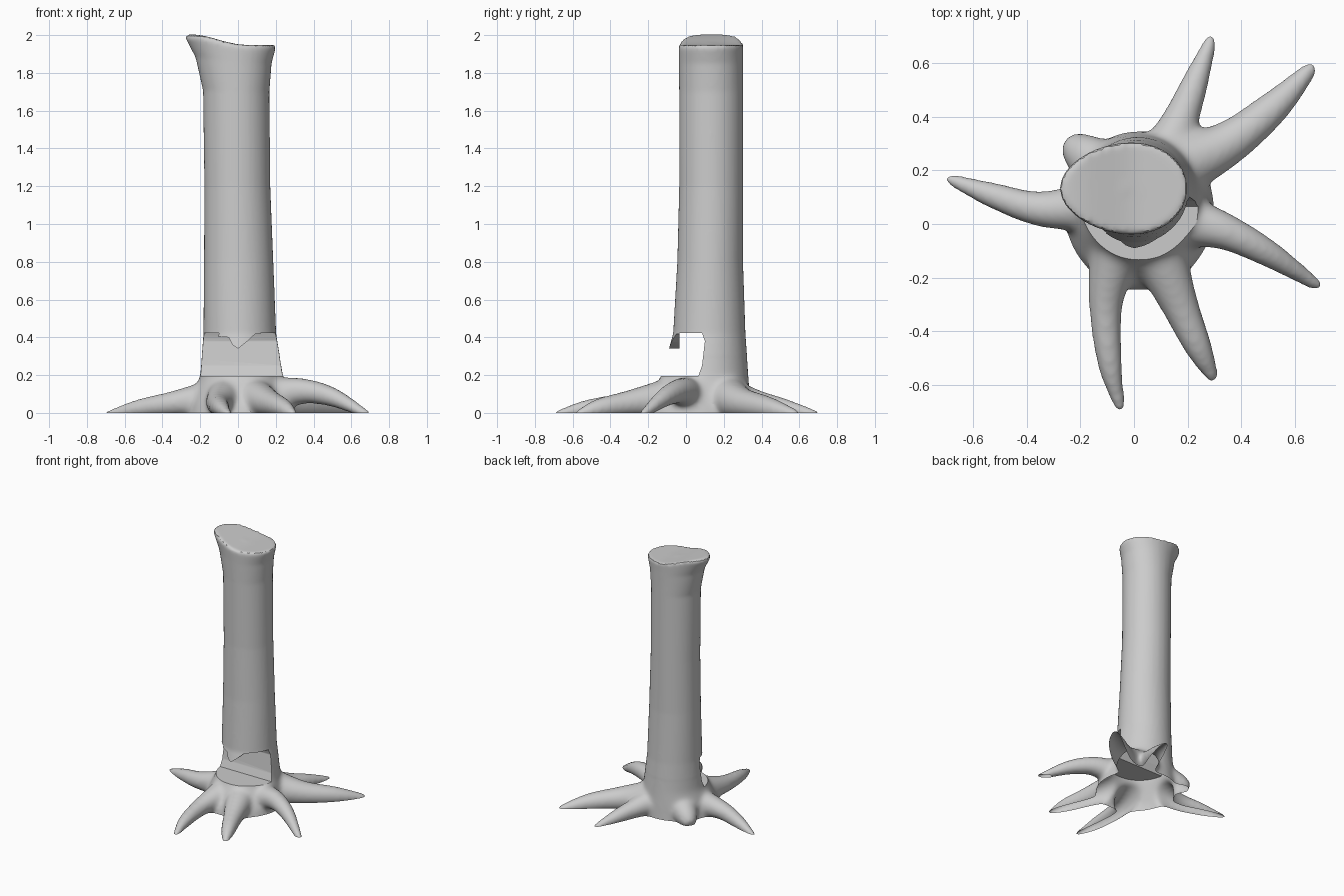
import bpy, bmesh, math
from mathutils import Vector

if "Cube" in bpy.data.objects:
    bpy.data.objects.remove(bpy.data.objects["Cube"])


def loft(bm, rings):
    """Closed skin through a list of point rings."""
    loops = [[bm.verts.new(p) for p in ring] for ring in rings]
    n = len(loops[0])
    for a, b in zip(loops, loops[1:]):
        for i in range(n):
            j = (i + 1) % n
            bm.faces.new((a[i], a[j], b[j], b[i]))
    bm.faces.new(loops[0][::-1])
    bm.faces.new(loops[-1])


def make_object(name, bm):
    bmesh.ops.recalc_face_normals(bm, faces=bm.faces)
    mesh = bpy.data.meshes.new(name)
    bm.to_mesh(mesh)
    bm.free()
    ob = bpy.data.objects.new(name, mesh)
    bpy.context.collection.objects.link(ob)
    return ob


def apply_mod(ob, kind, **settings):
    bpy.context.view_layer.objects.active = ob
    m = ob.modifiers.new(kind, kind)
    for k, v in settings.items():
        setattr(m, k, v)
    bpy.ops.object.modifier_apply(modifier=m.name)


# Trunk profile: z, left x, right x, front y
SECTIONS = [
    (-.06, -.27, .31, -.26), (.04, -.25, .29, -.235), (.1, -.235, .27, -.19),
    (.2, -.2, .238, -.13), (.42, -.183, .202, -.068), (.8, -.18, .187, -.046),
    (1.2, -.178, .171, -.036), (1.7, -.185, .166, -.036), (1.85, -.225, .178, -.037),
    (1.93, -.278, .199, -.038), (1.948, -.274, .195, -.032),
]


def trunk_ring(z, x0, x1, y0, shrink=1.0, n=48):
    """Oval ring; near the top it narrows and lifts toward the left."""
    y1 = 0.302 + 0.043 * max(0, 1 - z / 0.6)
    w = min(max((z - 1.55) / 0.39, 0), 1) ** 2
    ring = []
    for i in range(n):
        c, s = math.cos(math.tau * i / n), math.sin(math.tau * i / n)
        x = (x0 + x1) / 2 + (x1 - x0) / 2 * c * shrink
        y = (y0 + y1) / 2 + (y1 - y0) / 2 * s * shrink * (1 + 0.13 * w * c)
        u = min(max((0.04 - x) / 0.29, 0), 1)
        ring.append((x, y, z + w * 0.056 * u * u * (3 - 2 * u)))
    return ring


# Roots: thickness, arch height, plan path from trunk to tip
ROOTS = [
    (.95, 0, [(-.12, .07), (-.34, .055), (-.52, .105), (-.69, .168)]),
    (.9, 0, [(-.07, -.1), (-.105, -.3), (-.09, -.52), (-.05, -.69)]),
    (1, 0, [(.08, -.08), (.17, -.3), (.24, -.46), (.295, -.575)]),
    (1, .065, [(.15, .02), (.33, -.025), (.5, -.11), (.685, -.23)]),
    (1.2, 0, [(.12, .2), (.34, .295), (.52, .435), (.66, .58)]),
    (1, 0, [(.1, .22), (.17, .38), (.225, .52), (.288, .69)]),
    (1.3, 0, [(-.05, .16), (-.16, .24), (-.215, .28)]),
]
HEIGHT = (.08, .05, .025, -.01)
RADIUS = (.11, .072, .053, .026)
ARCH = (0, 1, .9, 0)


def spline(points, steps=8):
    """Catmull-Rom samples of 4D points."""
    p = [Vector(q) for q in points]
    p = [2 * p[0] - p[1]] + p + [2 * p[-1] - p[-2]]
    out = []
    for a, b, c, d in zip(p, p[1:], p[2:], p[3:]):
        for k in range(steps):
            t = k / steps
            out.append(0.5 * (2 * b + (c - a) * t + (2 * a - 5 * b + 4 * c - d) * t * t
                              + (3 * b - a - 3 * c + d) * t ** 3))
    return out + [p[-2]]


def root_rings(thick, lift, plan, n=14):
    path = spline([(x, y, h + lift * a, r * thick)
                   for (x, y), h, a, r in zip(plan, HEIGHT, ARCH, RADIUS)])
    rings = []
    end = len(path) - 1
    for i, q in enumerate(path):
        tangent = (path[min(i + 1, end)] - path[max(i - 1, 0)]).to_3d().normalized()
        side = tangent.cross(Vector((0, 0, 1))).normalized()
        up = side.cross(tangent)
        rings.append([q.to_3d() + q.w * (side * math.cos(math.tau * k / n)
                      + up * math.sin(math.tau * k / n)) for k in range(n)])
    tip = path[-1].to_3d()
    rings.append([tip + tangent * path[-1].w * 0.7 + (v - tip) * 0.55 for v in rings[-1]])
    return rings


# Trunk and roots blended into one skin
bm = bmesh.new()
loft(bm, [trunk_ring(*s) for s in SECTIONS]
     + [trunk_ring(*SECTIONS[-1], shrink=1 - k / 5) for k in range(1, 5)])
for r in ROOTS:
    loft(bm, root_rings(*r))
trunk = make_object("tree_trunk", bm)
apply_mod(trunk, 'REMESH', mode='VOXEL', voxel_size=0.012)

# Soften the joints between roots and trunk
bm = bmesh.new()
bm.from_mesh(trunk.data)
for limit, count in ((3, 2), (0.3, 12)):
    verts = [v for v in bm.verts if v.co.z < limit]
    for _ in range(count):
        bmesh.ops.smooth_vert(bm, verts=verts, factor=0.5,
                              use_axis_x=True, use_axis_y=True, use_axis_z=True)
bm.to_mesh(trunk.data)
bm.free()


# Felling notch: front slab leaves a splinter, back block has a slanted wall
def prism(name, points, place, a, b):
    bm = bmesh.new()
    loft(bm, [[place(u, v, d) for u, v in points] for d in (a, b)])
    ob = make_object(name, bm)
    ob.hide_render = True
    return ob


front_cut = prism("notch_front_cutter",
                  [(-.4, .195), (.4, .195), (.4, .43), (.09, .417), (.045, .375),
                   (0, .34), (-.03, .36), (-.05, .4), (-.4, .43)],
                  lambda u, v, d: (u, d, v), -0.4, -0.03)
back_cut = prism("notch_back_cutter",
                 [(-.034, .195), (.065, .195), (.085, .25), (.1, .38), (.085, .423),
                  (-.034, .423)],
                 lambda u, v, d: (d, u, v), -0.4, 0.4)
for cutter in (front_cut, back_cut):
    apply_mod(trunk, 'BOOLEAN', operation='DIFFERENCE', object=cutter, solver='EXACT')
    bpy.data.objects.remove(cutter)

# Open underside at ground level
bm = bmesh.new()
bm.from_mesh(trunk.data)
bmesh.ops.bisect_plane(bm, geom=bm.verts[:] + bm.edges[:] + bm.faces[:], plane_co=(0, 0, 0),
                       plane_no=(0, 0, 1), clear_inner=True)
bm.to_mesh(trunk.data)
bm.free()

bpy.ops.object.select_all(action='DESELECT')
trunk.select_set(True)
bpy.context.view_layer.objects.active = trunk
bpy.ops.object.shade_smooth_by_angle(angle=math.radians(35))
